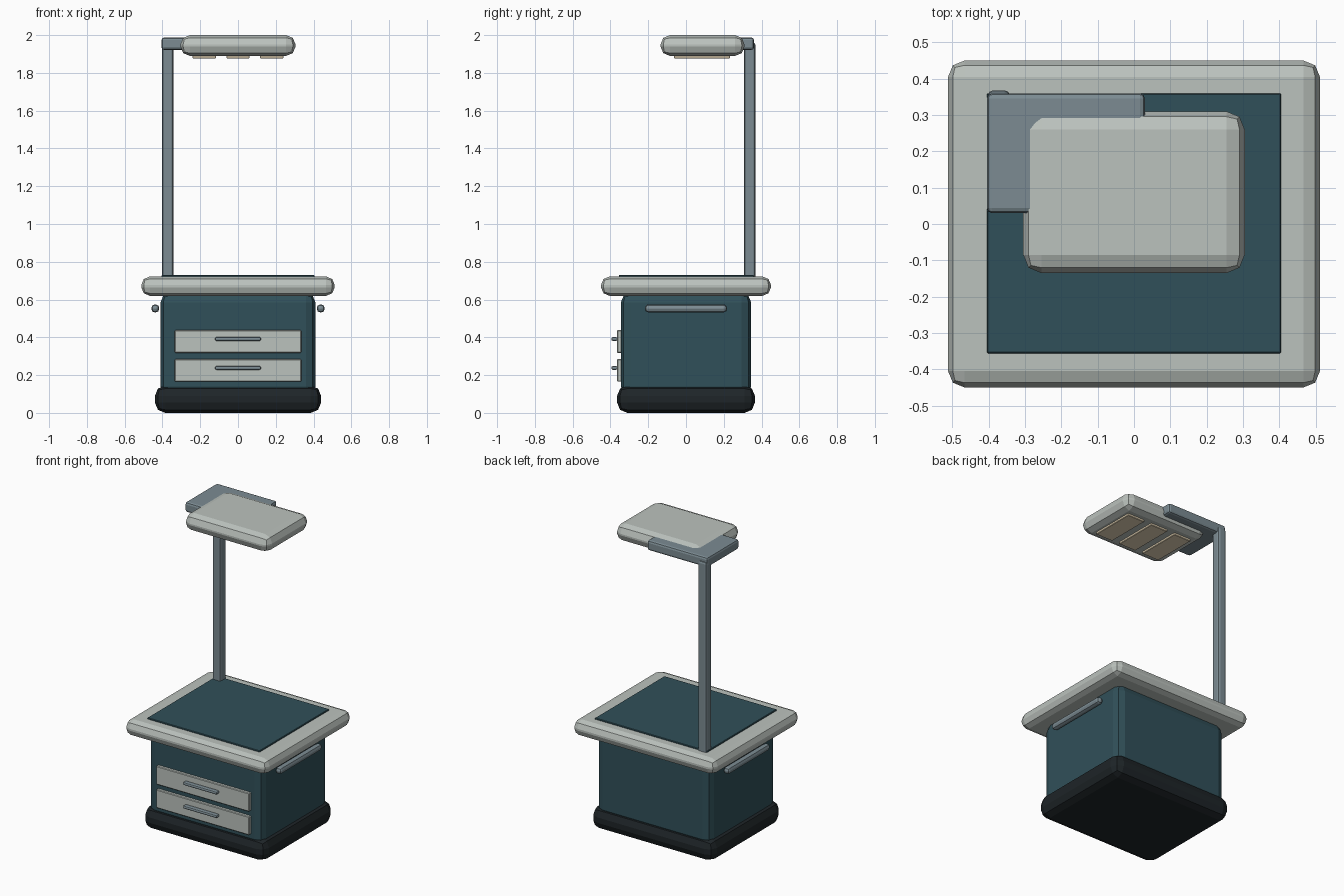
import bpy, bmesh

if "Cube" in bpy.data.objects:
    bpy.data.objects.remove(bpy.data.objects["Cube"])


def material(name, rgb):
    m = bpy.data.materials.new(name)
    m.diffuse_color = (*rgb, 1)
    m.use_nodes = True
    m.node_tree.nodes["Principled BSDF"].inputs["Base Color"].default_value = m.diffuse_color
    return m


pale = material("pale_shell", (0.50, 0.54, 0.51))
teal = material("dark_teal", (0.03, 0.08, 0.10))
metal = material("blue_grey_metal", (0.20, 0.26, 0.29))
black = material("black_rubber", (0.013, 0.018, 0.021))
glow = material("warm_panel", (0.80, 0.68, 0.48))


def box(name, x, y, z, mat, bevel=0.0, segments=2):
    """Chamfered box from (min, max) ranges on each axis."""
    bm = bmesh.new()
    bmesh.ops.create_cube(bm, size=1)
    bmesh.ops.scale(bm, vec=(x[1] - x[0], y[1] - y[0], z[1] - z[0]), verts=bm.verts)
    if bevel:
        bmesh.ops.bevel(bm, geom=bm.edges[:], offset=bevel, segments=segments,
                        profile=0.5, affect='EDGES')
    me = bpy.data.meshes.new(name)
    bm.to_mesh(me)
    bm.free()
    me.materials.append(mat)
    ob = bpy.data.objects.new(name, me)
    ob.location = (sum(x) / 2, sum(y) / 2, sum(z) / 2)
    bpy.context.collection.objects.link(ob)
    return ob


# Cabinet: plinth, body, worktop and inlaid mat
box("plinth", (-0.44, 0.44), (-0.365, 0.365), (0.0, 0.145), black, 0.055)
box("cabinet_body", (-0.41, 0.41), (-0.345, 0.345), (0.09, 0.635), teal, 0.05)
box("worktop", (-0.512, 0.512), (-0.45, 0.45), (0.62, 0.722), pale, 0.045)
box("worktop_mat", (-0.405, 0.405), (-0.356, 0.36), (0.71, 0.73), teal, 0.003, 1)

# Drawer fronts with bar pulls
for i, z in enumerate((0.225, 0.378)):
    box(f"drawer_front_{i + 1}", (-0.335, 0.335), (-0.365, -0.335),
        (z - 0.06, z + 0.06), pale, 0.004, 1)
    box(f"drawer_pull_{i + 1}", (-0.122, 0.122), (-0.395, -0.363),
        (z + 0.003, z + 0.023), metal, 0.008)

# Side grab rails
for side, cx in (("left", -0.438), ("right", 0.438)):
    box(f"{side}_rail", (cx - 0.021, cx + 0.021), (-0.217, 0.217),
        (0.532, 0.574), metal, 0.018)

# Lamp post and support plate
box("lamp_post", (-0.402, -0.342), (0.307, 0.368), (0.70, 1.96), metal, 0.014)
box("lamp_arm", (-0.405, 0.03), (0.03, 0.36), (1.922, 1.987), metal, 0.014)

# Lamp head with three light panels underneath
box("lamp_head", (-0.305, 0.305), (-0.135, 0.31), (1.89, 2.0), pale, 0.05)
for i, cx in enumerate((-0.178, 0.0, 0.178)):
    box(f"light_panel_{i + 1}", (cx - 0.062, cx + 0.062), (-0.063, 0.233),
        (1.877, 1.9), glow, 0.003, 1)
